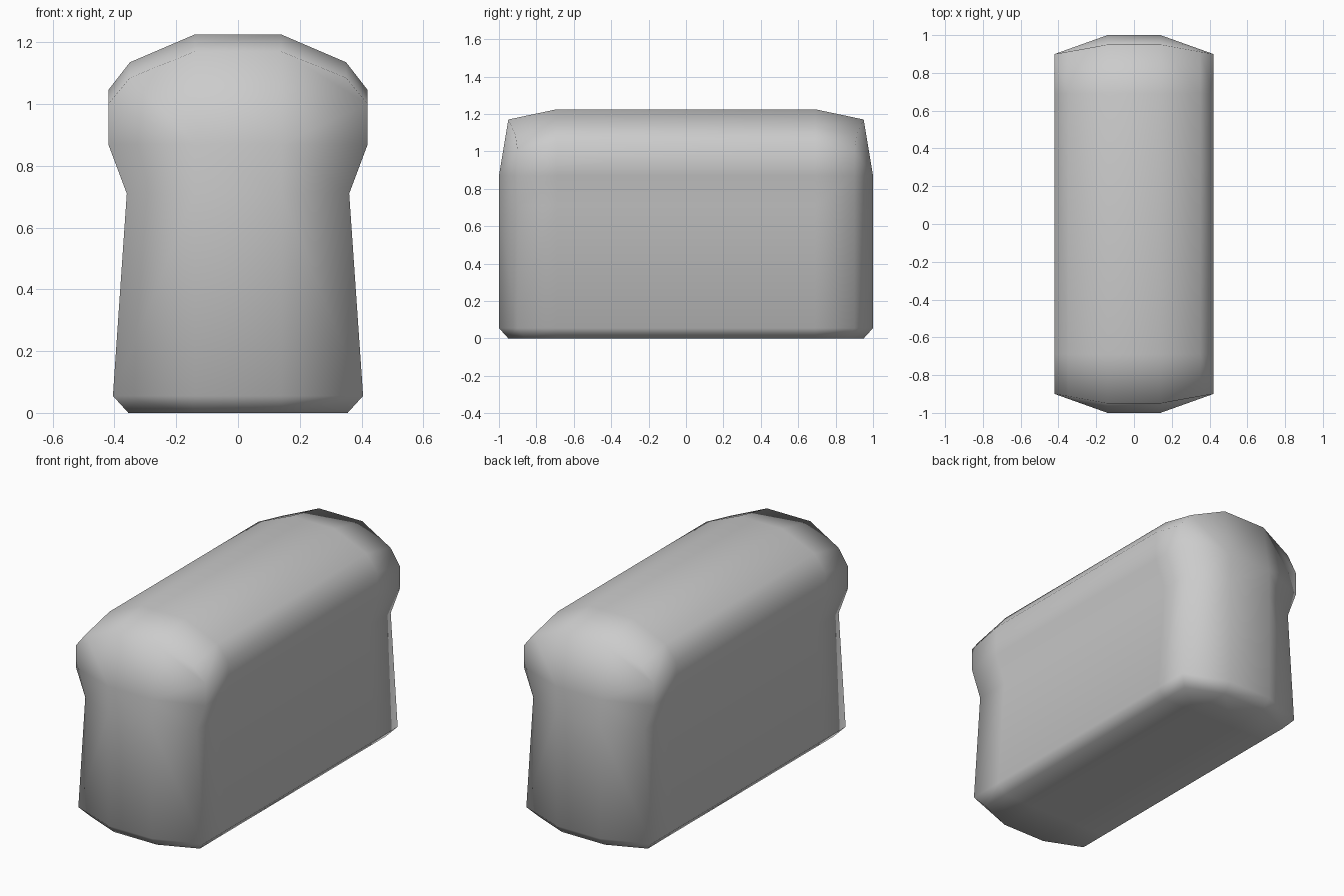
import bpy, bmesh

if "Cube" in bpy.data.objects:
    bpy.data.objects.remove(bpy.data.objects["Cube"])

# Half cross-section of the loaf (x, z), bottom to top
MIDDLE = [(.14, 0), (.355, 0), (.405, .055), (.36, .71),
          (.42, .87), (.42, 1.045), (.35, 1.135), (.14, 1.225)]
# Matching outline at each end (x, y, z), with the crown pulled down
END = [(.14, .95, 0), (.355, .86, 0), (.405, .9, .055), (.36, .9, .71),
       (.42, .9, .87), (.42, .9, 1.0), (.35, .912, 1.085), (.14, .95, 1.17)]
CAP_ROWS = [.055, .71, .87]   # heights of the bulged end face
N = len(MIDDLE)

bm = bmesh.new()


def ring(points):
    right = [bm.verts.new(p) for p in points]
    left = [bm.verts.new((-x, y, z)) for x, y, z in reversed(points)]
    return right + left


def face(*verts):
    bm.faces.new(verts)


# Loaf sides: four rings along y
rings = [ring([(x, -y, z) for x, y, z in END]),
         ring([(x, -.69, z) for x, z in MIDDLE]),
         ring([(x, .69, z) for x, z in MIDDLE]),
         ring(END)]
for a, b in zip(rings, rings[1:]):
    for i in range(2 * N):
        j = (i + 1) % (2 * N)
        face(a[i], a[j], b[j], b[i])

# Bulged end faces: centre strip plus a strip on each side
for outer, y in ((rings[0], -1), (rings[3], 1)):
    columns = []
    for s in (1, -1):
        side = outer[:N] if s == 1 else outer[N:][::-1]
        col = [bm.verts.new((s * .14, y, z)) for z in CAP_ROWS]
        face(side[0], side[1], side[2], col[0])
        face(side[2], side[3], col[1], col[0])
        face(side[3], side[4], col[2], col[1])
        face(side[4], side[5], side[6], side[7], col[2])
        columns.append([side[0]] + col + [side[7]])
    r, l = columns
    for i in range(4):
        face(r[i], r[i + 1], l[i + 1], l[i])

bmesh.ops.recalc_face_normals(bm, faces=bm.faces)
for f in bm.faces:
    f.smooth = True

mesh = bpy.data.meshes.new("bread_loaf")
bm.to_mesh(mesh)
bm.free()
loaf = bpy.data.objects.new("bread_loaf", mesh)
bpy.context.collection.objects.link(loaf)
